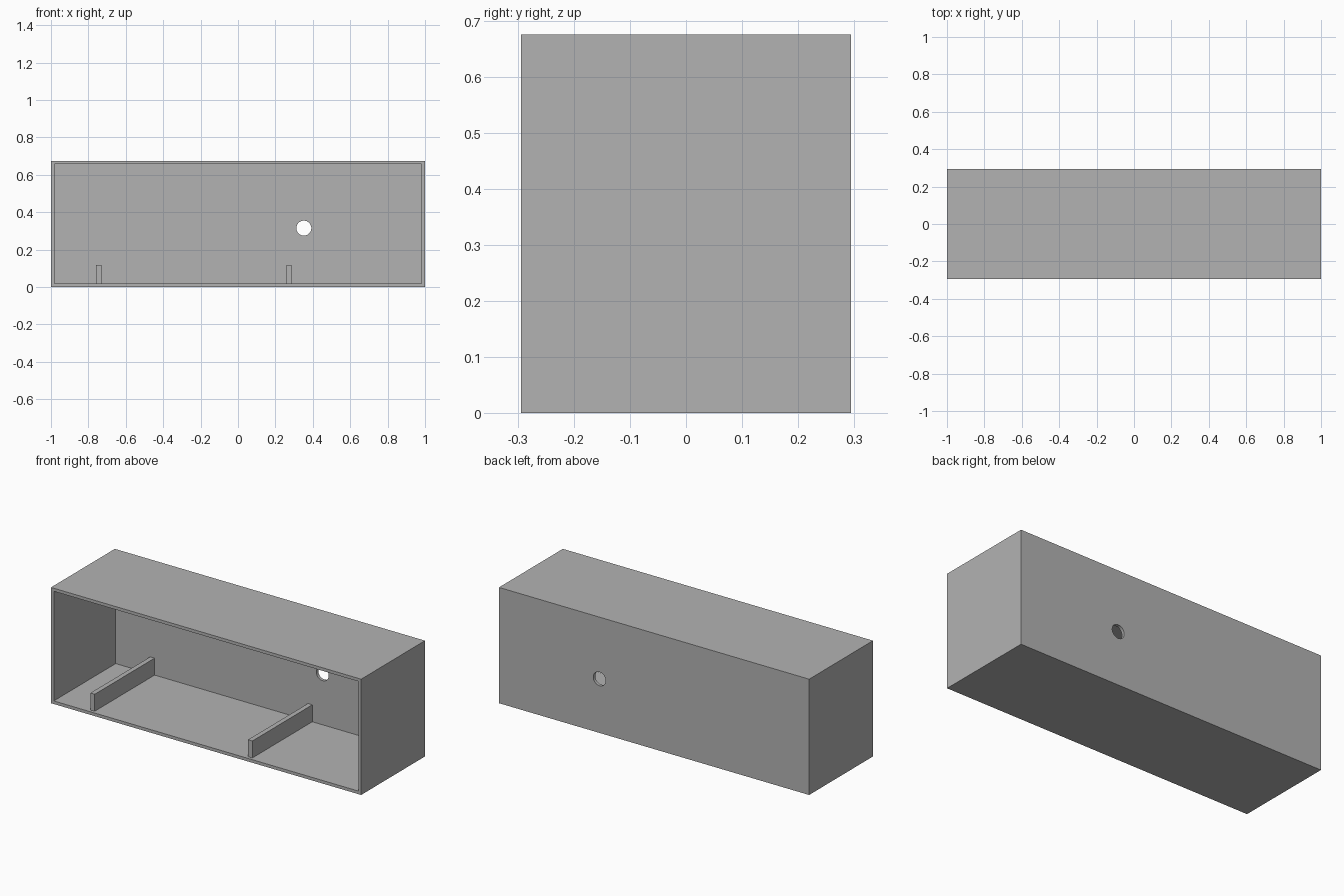
import bpy
import math

W, D, H = 2.0, 0.588, 0.675   # outer size
T = 0.018                     # wall thickness

old = bpy.data.objects.get("Cube")
if old:
    bpy.data.objects.remove(old, do_unlink=True)

grey = bpy.data.materials.new("plain grey")
grey.use_nodes = True
colour = (0.45, 0.45, 0.45, 1)
grey.diffuse_color = colour
grey.node_tree.nodes["Principled BSDF"].inputs["Base Color"].default_value = colour


def box(name, low, high):
    """Axis-aligned box between two corners."""
    centre = [(a + b) / 2 for a, b in zip(low, high)]
    bpy.ops.mesh.primitive_cube_add(size=1, location=centre)
    ob = bpy.context.object
    ob.name = name
    ob.scale = [b - a for a, b in zip(low, high)]
    bpy.ops.object.transform_apply(location=True, rotation=False, scale=True)
    ob.data.materials.append(grey)
    return ob


def cut(target, cutter):
    """Subtract the cutter from the target and discard it."""
    cutter.hide_render = True
    mod = target.modifiers.new("cut", 'BOOLEAN')
    mod.operation = 'DIFFERENCE'
    mod.solver = 'EXACT'
    mod.object = cutter
    bpy.context.view_layer.objects.active = target
    bpy.ops.object.modifier_apply(modifier=mod.name)
    bpy.data.objects.remove(cutter, do_unlink=True)


# Open-fronted case
case = box("case", (-W / 2, -D / 2, 0), (W / 2, D / 2, H))
cut(case, box("cavity_cutter", (-W / 2 + T, -D, T), (W / 2 - T, D / 2 - T, H - T)))

# Round cable hole through the back panel
bpy.ops.mesh.primitive_cylinder_add(vertices=48, radius=0.04, depth=0.2,
                                    location=(0.352, D / 2, 0.315),
                                    rotation=(math.pi / 2, 0, 0))
hole = bpy.context.object
hole.data.materials.append(grey)
cut(case, hole)

# Two floor rails, set back from the front edge
for side, x in (("right", -0.745), ("left", 0.272)):
    box(side + "_floor_rail", (x - 0.014, -D / 2 + T, T), (x + 0.014, D / 2 - T, 0.117))

# Smooth only the hole wall, keep the panel edges sharp
bpy.ops.object.select_all(action='DESELECT')
case.select_set(True)
bpy.context.view_layer.objects.active = case
bpy.ops.object.shade_smooth_by_angle(angle=math.radians(30))
